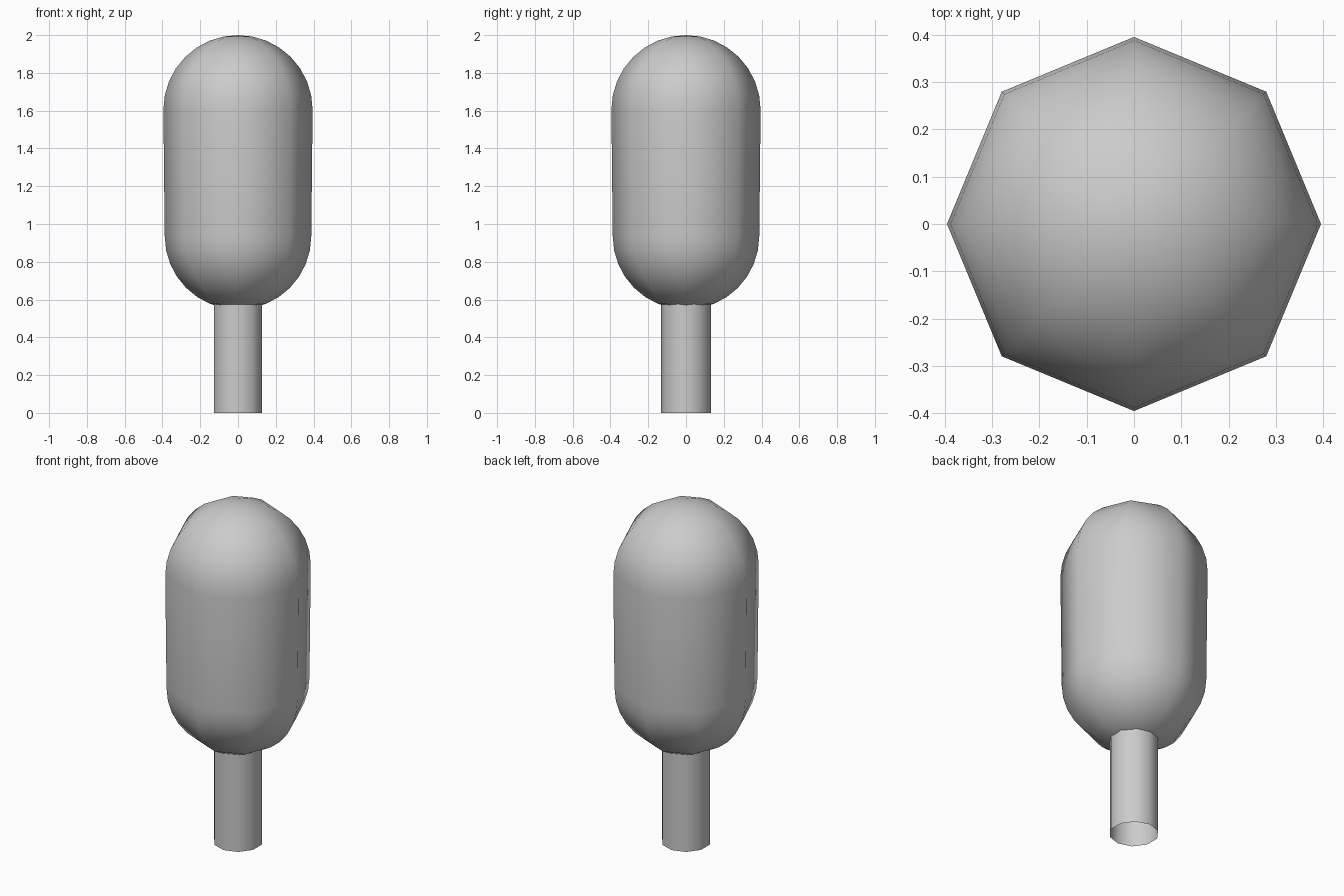
import bpy, bmesh, math

if "Cube" in bpy.data.objects:
    bpy.data.objects.remove(bpy.data.objects["Cube"])

def lathe(name, profile, sides, start):
    """Revolve (radius, z) points; a radius of 0 closes with a pole."""
    bm = bmesh.new()
    rings = []
    for r, z in profile:
        if r < 1e-5:
            rings.append([bm.verts.new((0, 0, z))] * sides)
        else:
            rings.append([bm.verts.new((r * math.cos(start + math.tau * i / sides),
                                        r * math.sin(start + math.tau * i / sides), z))
                          for i in range(sides)])
    for a, b in zip(rings, rings[1:]):
        for i in range(sides):
            j = (i + 1) % sides
            corners = list(dict.fromkeys((a[i], a[j], b[j], b[i])))
            bm.faces.new(corners).smooth = True
    mesh = bpy.data.meshes.new(name)
    bm.to_mesh(mesh)
    bm.free()
    obj = bpy.data.objects.new(name, mesh)
    bpy.context.collection.objects.link(obj)
    return obj

def arc(radius, centre, a0, a1, steps=8):
    return [(radius * math.cos(math.radians(a0 + (a1 - a0) * i / steps)),
             centre + radius * math.sin(math.radians(a0 + (a1 - a0) * i / steps)))
            for i in range(steps + 1)]

# Eight-sided capsule crown, slightly narrower at the bottom
crown = lathe("crown", arc(0.388, 0.936, -90, 0) + arc(0.395, 1.605, 0, 90), 8, 0)

# Ten-sided open trunk, reaching just inside the crown
trunk = lathe("trunk", [(0.133, 0.0), (0.133, 0.6)], 10, math.pi / 2)
